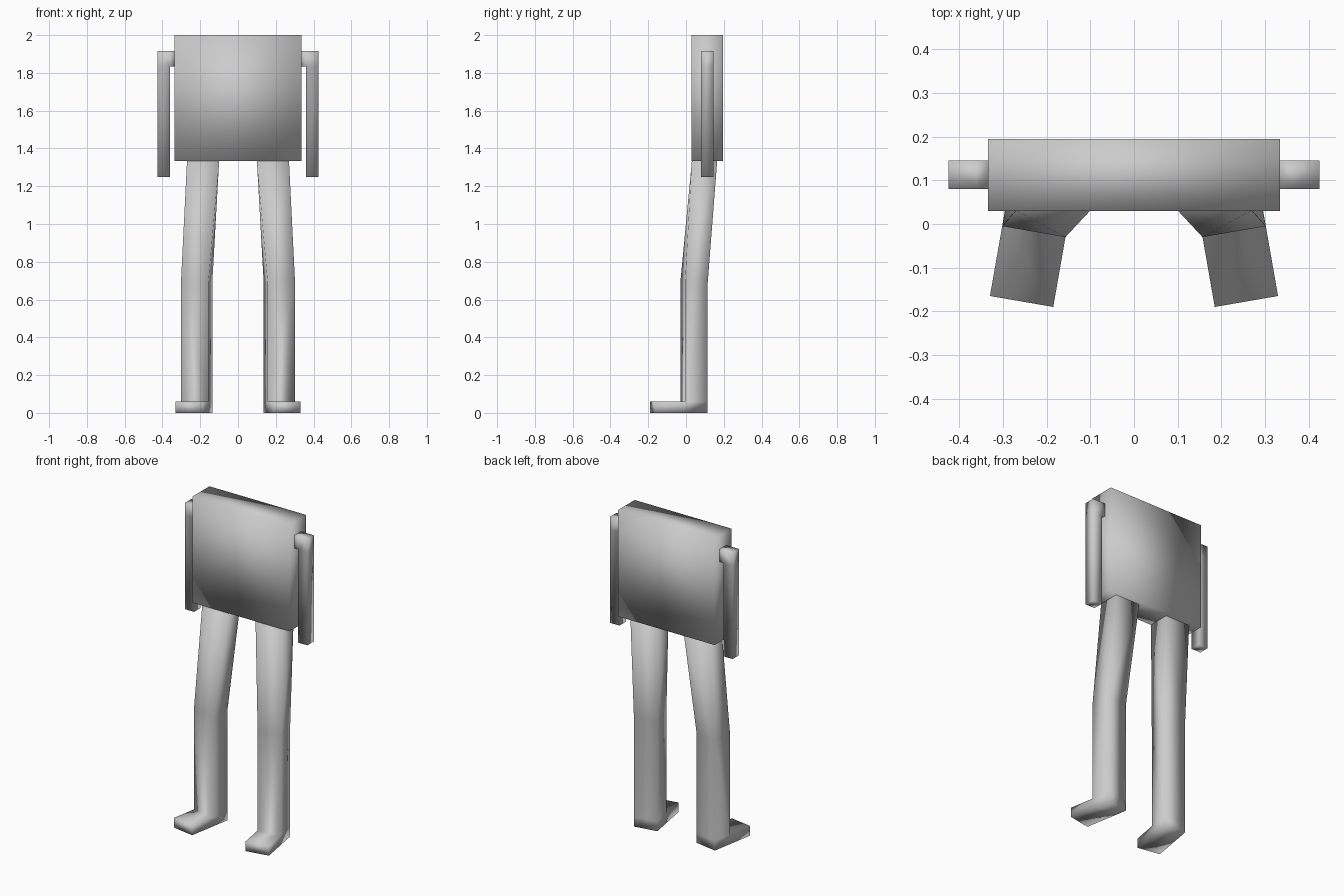
import bpy
import bmesh
from mathutils import Vector

cube = bpy.data.objects.get("Cube")
if cube:
    bpy.data.objects.remove(cube, do_unlink=True)

# One plain grey for the whole figure
grey = bpy.data.materials.new("plain grey")
grey.use_nodes = True
colour = (0.6, 0.6, 0.6, 1)
grey.diffuse_color = colour
grey.node_tree.nodes["Principled BSDF"].inputs["Base Color"].default_value = colour


def rect(x0, x1, y0, y1):
    """Corners in order: inner front, outer front, outer back, inner back."""
    return [(x0, y0), (x1, y0), (x1, y1), (x0, y1)]


def limb(name, sections, segment=None, side=0, offset=(0, 0, 0), mirror=True):
    """Loft four-sided sections upward, then extrude one side face of a segment."""
    bm = bmesh.new()
    rings = [[bm.verts.new((x, y, z)) for x, y in corners] for z, corners in sections]
    bm.faces.new(rings[0][::-1])
    bm.faces.new(rings[-1])
    sides = []
    for low, high in zip(rings, rings[1:]):
        sides.append([bm.faces.new((low[i], low[(i + 1) % 4], high[(i + 1) % 4], high[i]))
                      for i in range(4)])
    if segment is not None:
        face = sides[segment][side]
        new = bmesh.ops.extrude_face_region(bm, geom=[face])["geom"]
        verts = [v for v in new if isinstance(v, bmesh.types.BMVert)]
        bmesh.ops.translate(bm, verts=verts, vec=Vector(offset))
        if face.is_valid:
            bmesh.ops.delete(bm, geom=[face], context='FACES_ONLY')
    bmesh.ops.recalc_face_normals(bm, faces=bm.faces)
    for f in bm.faces:
        f.smooth = True
    mesh = bpy.data.meshes.new(name)
    bm.to_mesh(mesh)
    bm.free()
    mesh.materials.append(grey)
    obj = bpy.data.objects.new(name, mesh)
    bpy.context.collection.objects.link(obj)
    if mirror:
        obj.modifiers.new("Mirror", 'MIRROR').use_mirror_merge = False
    return obj


# Torso slab
slab = rect(-0.335, 0.335, 0.03, 0.195)
limb("torso", [(1.333, slab), (2.0, slab)], mirror=False)

# Arms: straight bars with a short shoulder reaching in to the torso
arm = rect(0.36, 0.425, 0.08, 0.145)
limb("arms", [(1.25, arm), (1.835, arm), (1.915, arm)],
     segment=1, side=3, offset=(-0.025, 0, 0))

# Legs: turned slightly outward below the knee, with feet extruded forward
shin = [(0.157, -0.03), (0.302, -0.005), (0.281, 0.115), (0.136, 0.09)]
hip = rect(0.10, 0.27, 0.031, 0.165)
limb("legs", [(0, shin), (0.06, shin), (0.69, shin), (1.333, hip)],
     segment=0, side=0, offset=(0.028, -0.16, 0))
